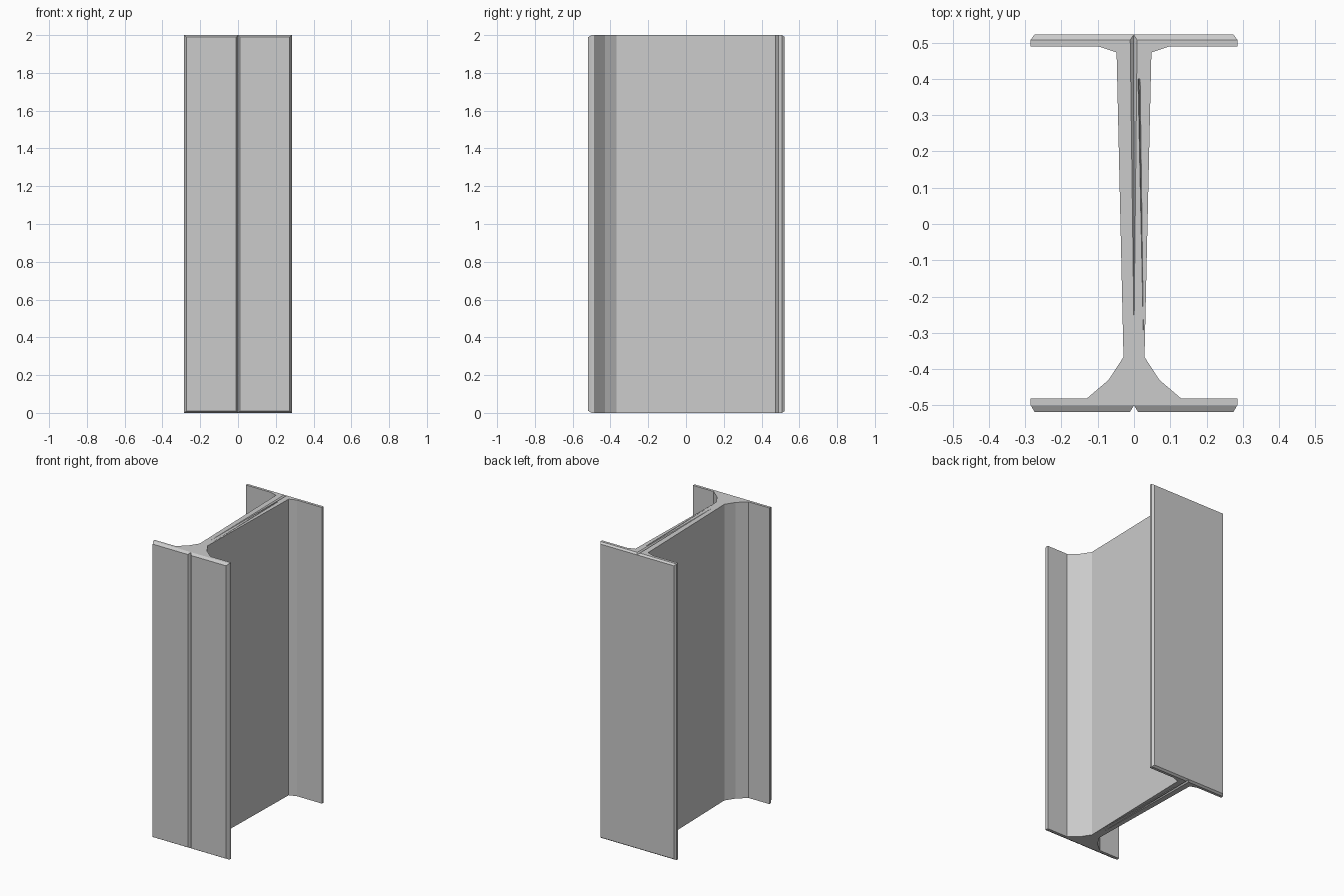
import bpy, bmesh

if "Cube" in bpy.data.objects:
    bpy.data.objects.remove(bpy.data.objects["Cube"])

H = 2.0
TOP_FRONT, TOP_BACK = -0.50, 0.508


def make_object(name, bm):
    bmesh.ops.recalc_face_normals(bm, faces=bm.faces[:])
    mesh = bpy.data.meshes.new(name)
    bm.to_mesh(mesh)
    bm.free()
    obj = bpy.data.objects.new(name, mesh)
    bpy.context.collection.objects.link(obj)
    return obj


# Right half of the beam cross-section, mirrored to the left
half = [(0.285, TOP_FRONT), (0.285, -0.482), (0.131, -0.482), (0.07, -0.43),
        (0.029, -0.367), (0.048, 0.473), (0.098, 0.49), (0.285, 0.49),
        (0.285, TOP_BACK)]
profile = [(0, TOP_FRONT)] + half + [(-x, y) for x, y in reversed(half)]

bm = bmesh.new()
base = bm.faces.new([bm.verts.new((x, y, 0)) for x, y in profile])
ext = bmesh.ops.extrude_face_region(bm, geom=[base], use_keep_orig=True)
bmesh.ops.translate(bm, vec=(0, 0, H),
                    verts=[g for g in ext["geom"] if isinstance(g, bmesh.types.BMVert)])
bmesh.ops.recalc_face_normals(bm, faces=bm.faces[:])

# Raised panels with chamfered edges: two in front, one at the back
front = [f for f in bm.faces if all(abs(v.co.y - TOP_FRONT) < 1e-4 for v in f.verts)]
back = [f for f in bm.faces if all(abs(v.co.y - TOP_BACK) < 1e-4 for v in f.verts)]
bmesh.ops.inset_individual(bm, faces=front, thickness=0.016, depth=0.019)
bmesh.ops.inset_individual(bm, faces=back, thickness=0.014, depth=0.014)
beam = make_object("i_beam", bm)

# Shallow tapered grooves along the web on both cut ends
depth = 0.01


def groove_cutter(name, back_x, width, back_y, tip, end):
    z, s = (H, 1) if end else (0, -1)
    bm = bmesh.new()
    v = [bm.verts.new(c) for c in (
        (back_x - 2 * width, back_y, z + s * depth),
        (back_x + 2 * width, back_y, z + s * depth),
        (back_x, back_y, z - s * depth),
        (tip[0], tip[1], z))]
    for idx in ((0, 1, 2), (0, 1, 3), (1, 2, 3), (2, 0, 3)):
        bm.faces.new([v[i] for i in idx])
    cutter = make_object(name, bm)
    cutter.hide_render = True
    cutter.hide_set(True)
    mod = beam.modifiers.new(name, "BOOLEAN")
    mod.operation = "DIFFERENCE"
    mod.solver = "EXACT"
    mod.object = cutter


for end in (0, 1):
    groove_cutter(f"web_groove_cutter_{end}", -0.001, 0.010, 0.55, (0.0, -0.305), end)
    groove_cutter(f"side_groove_cutter_{end}", 0.014, 0.003, 0.40, (0.0265, -0.34), end)
